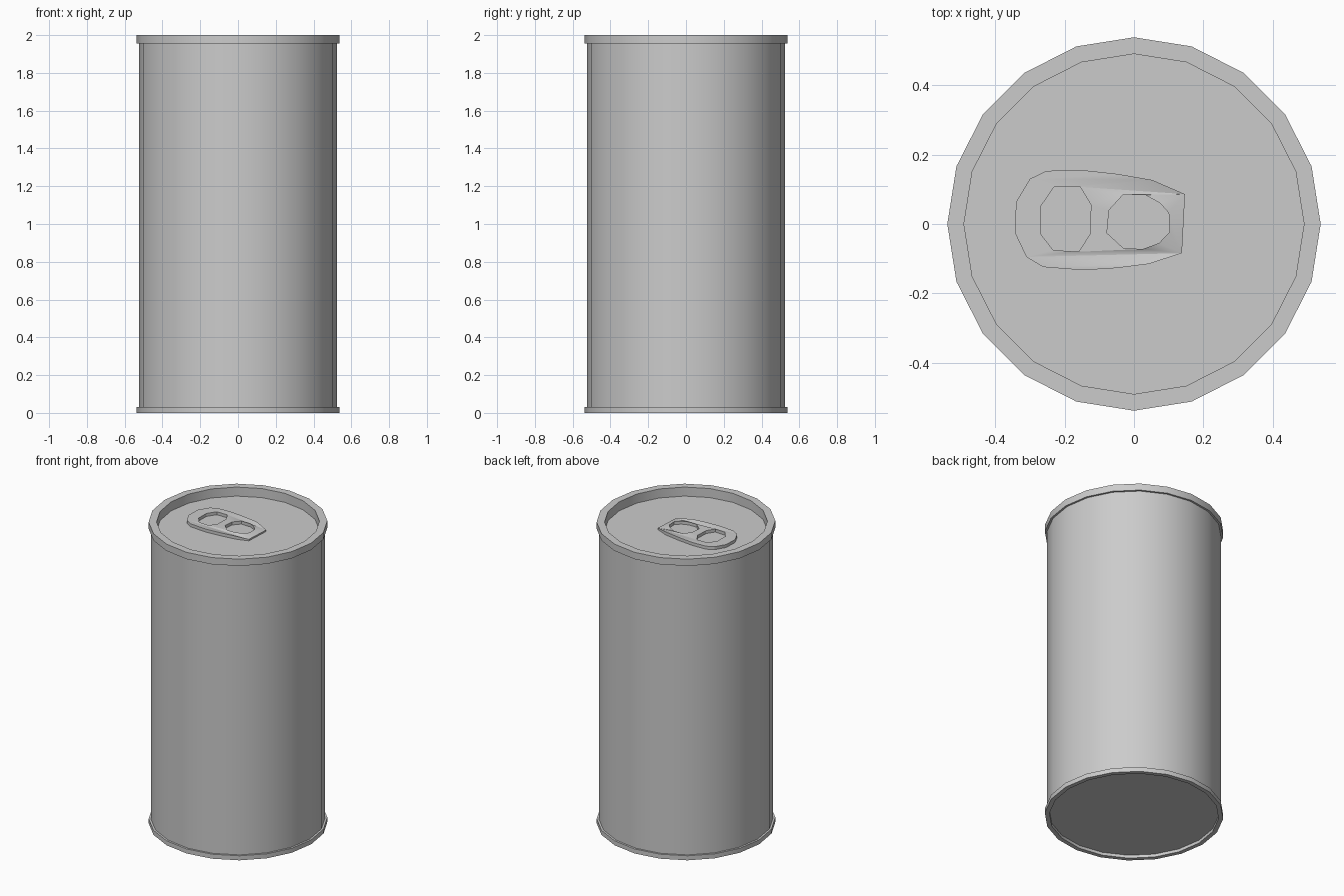
import bpy, bmesh, math

if "Cube" in bpy.data.objects:
    bpy.data.objects.remove(bpy.data.objects["Cube"])

SIDES = 20
LID_Z = 1.94


def smooth(ob):
    bpy.ops.object.select_all(action='DESELECT')
    ob.select_set(True)
    bpy.context.view_layer.objects.active = ob
    bpy.ops.object.shade_smooth_by_angle(angle=math.radians(30))


def lathe(name, profile, closed=False):
    """Spin (radius, z) points round z; an open profile gets no end caps."""
    bm = bmesh.new()
    rings = [[bm.verts.new((r * math.cos(math.tau * i / SIDES),
                            r * math.sin(math.tau * i / SIDES), z))
              for i in range(SIDES)] for r, z in profile]
    pairs = list(zip(rings, rings[1:]))
    if closed:
        pairs.append((rings[-1], rings[0]))
    for a, b in pairs:
        for i in range(SIDES):
            j = (i + 1) % SIDES
            bm.faces.new((a[i], a[j], b[j], b[i]))
    if closed:
        bmesh.ops.recalc_face_normals(bm, faces=bm.faces)
    mesh = bpy.data.meshes.new(name)
    bm.to_mesh(mesh)
    bm.free()
    ob = bpy.data.objects.new(name, mesh)
    bpy.context.collection.objects.link(ob)
    smooth(ob)
    return ob


def disc(name, radius, z, flip):
    bpy.ops.mesh.primitive_circle_add(vertices=SIDES, radius=radius, fill_type='NGON',
                                      location=(0, 0, z),
                                      rotation=(math.pi if flip else 0, 0, math.pi / 2))
    bpy.context.object.name = name


# Can wall and the two rolled rims
lathe("can_wall", [(0.525, 0.03), (0.525, 1.955)])
lathe("top_rim", [(0.525, 1.955), (0.538, 1.955), (0.538, 2.0), (0.49, 2.0), (0.49, LID_Z)])
lathe("bottom_rim", [(0.51, 0.02), (0.51, 0.0), (0.538, 0.0), (0.538, 0.03), (0.525, 0.03)])

# Recessed lid and base
disc("lid", 0.49, LID_Z, False)
disc("base", 0.51, 0.02, True)

# Pull tab: outline with two finger holes
outline = [(.147, .086), (.052, .127), (-.046, .144), (-.155, .156), (-.253, .153),
           (-.30, .13), (-.34, .063), (-.343, -.026), (-.31, -.095), (-.262, -.124),
           (-.147, -.133), (-.05, -.127), (.043, -.115), (.138, -.084)]
finger_hole = [(-.23, .107), (-.155, .107), (-.124, .055), (-.127, -.03),
               (-.16, -.08), (-.233, -.075), (-.268, -.03), (-.268, .052)]
rivet_hole = [(-.032, .084), (.032, .084), (.075, .06), (.1, .032), (.103, -.023),
              (.072, -.055), (.026, -.072), (-.03, -.07), (-.078, -.026), (-.072, .04)]

curve = bpy.data.curves.new("pull_tab", 'CURVE')
curve.dimensions = '2D'
curve.fill_mode = 'BOTH'
curve.extrude = 0.01
for loop in (outline, finger_hole, rivet_hole):
    spline = curve.splines.new('POLY')
    spline.points.add(len(loop) - 1)
    for p, (x, y) in zip(spline.points, loop):
        p.co = (x, y, 0, 1)
    spline.use_cyclic_u = True
tab = bpy.data.objects.new("pull_tab", curve)
bpy.context.collection.objects.link(tab)
tab.location.z = LID_Z + 0.012
bpy.ops.object.select_all(action='DESELECT')
tab.select_set(True)
bpy.context.view_layer.objects.active = tab
bpy.ops.object.convert(target='MESH')
tab = bpy.context.object

# Weld the tab and bend its nose down to the lid
bm = bmesh.new()
bm.from_mesh(tab.data)
bmesh.ops.remove_doubles(bm, verts=bm.verts, dist=0.0005)
bmesh.ops.recalc_face_normals(bm, faces=bm.faces)
for v in bm.verts:
    if v.co.x > 0.13:
        v.co.z -= 0.012
bm.to_mesh(tab.data)
bm.free()
smooth(tab)
